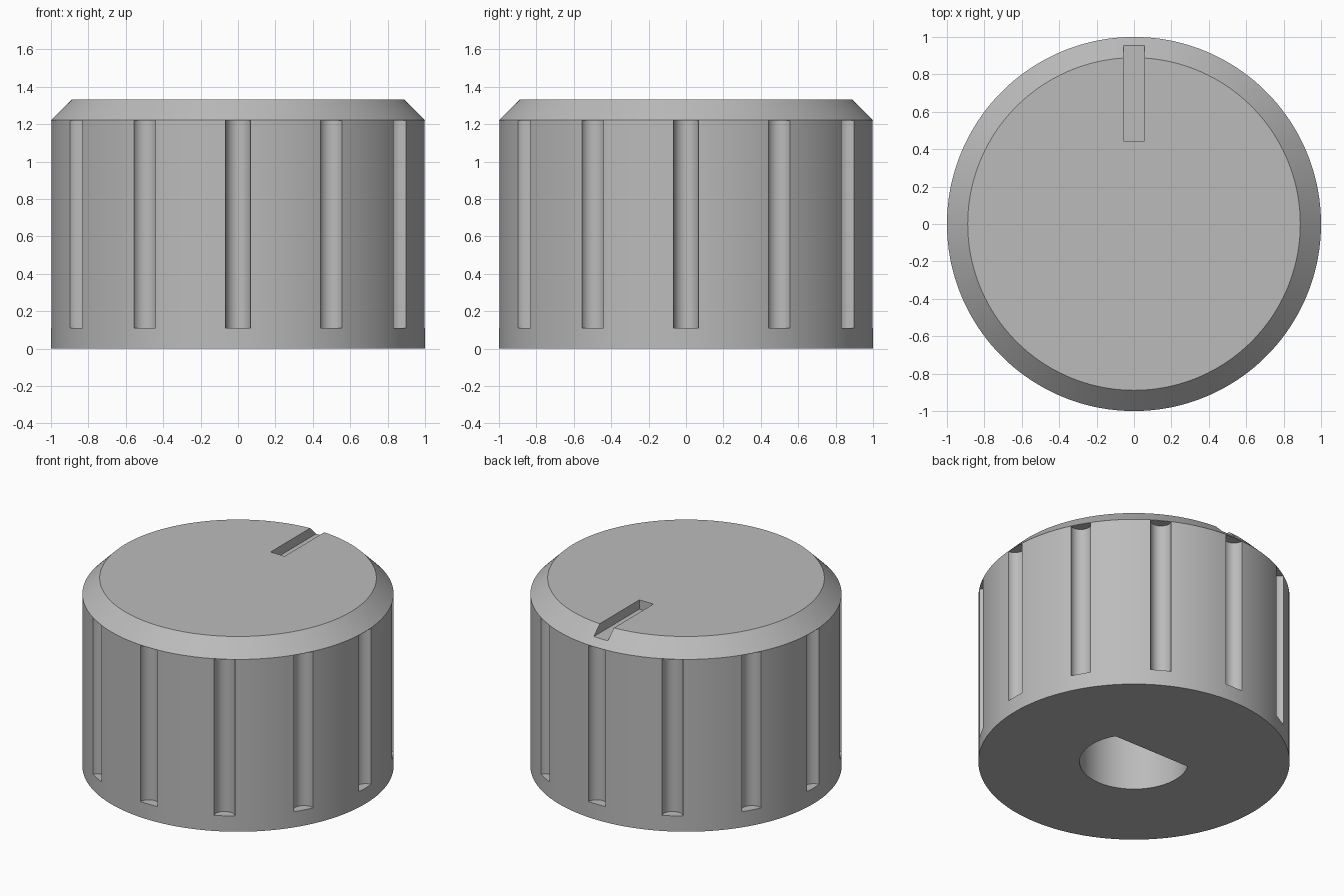
import bpy, bmesh
from math import radians
from mathutils import Matrix, Vector

if "Cube" in bpy.data.objects:
    bpy.data.objects.remove(bpy.data.objects["Cube"], do_unlink=True)

HEIGHT = 1.333
CHAMFER = 0.111
SHOULDER = HEIGHT - CHAMFER
FLUTES = 12

grey = bpy.data.materials.new("knob grey")
grey.use_nodes = True
colour = (0.5, 0.5, 0.5, 1)
grey.diffuse_color = colour
grey.node_tree.nodes["Principled BSDF"].inputs["Base Color"].default_value = colour


def add_cylinder(bm, radius, z0, z1, segments, centre=(0, 0)):
    place = Matrix.Translation((*centre, (z0 + z1) / 2))
    bmesh.ops.create_cone(bm, cap_ends=True, segments=segments, radius1=radius,
                          radius2=radius, depth=z1 - z0, matrix=place)


def make_object(name, bm):
    bmesh.ops.recalc_face_normals(bm, faces=bm.faces)
    mesh = bpy.data.meshes.new(name)
    bm.to_mesh(mesh)
    bm.free()
    obj = bpy.data.objects.new(name, mesh)
    mesh.materials.append(grey)
    bpy.context.collection.objects.link(obj)
    return obj


def carve(target, cutter):
    cutter.hide_render = True
    mod = target.modifiers.new(cutter.name, "BOOLEAN")
    mod.operation = "DIFFERENCE"
    mod.solver = "EXACT"
    mod.object = cutter
    bpy.context.view_layer.objects.active = target
    bpy.ops.object.modifier_apply(modifier=mod.name)
    bpy.data.objects.remove(cutter, do_unlink=True)


# Knob body: cylinder with its top face drawn up and in to form the chamfer
bm = bmesh.new()
add_cylinder(bm, 1, 0, SHOULDER, 180)
top = max(bm.faces, key=lambda f: f.calc_center_median().z)
raised = bmesh.ops.extrude_face_region(bm, geom=[top])["geom"]
bmesh.ops.delete(bm, geom=[top], context="FACES_ONLY")
rim = [v for v in raised if isinstance(v, bmesh.types.BMVert)]
bmesh.ops.scale(bm, vec=(1 - CHAMFER, 1 - CHAMFER, 1), verts=rim)
bmesh.ops.translate(bm, vec=(0, 0, CHAMFER), verts=rim)
knob = make_object("knob_body", bm)

# Grip flutes round the side
bm = bmesh.new()
for i in range(FLUTES):
    spot = Matrix.Rotation(radians(360 / FLUTES * i), 3, "Z") @ Vector((0, 1, 0))
    add_cylinder(bm, 0.067, 0.111, SHOULDER - 0.002, 32, spot.xy)
carve(knob, make_object("grip_flutes", bm))

# Pointer slot, open through the chamfer at the back
bm = bmesh.new()
size = Matrix.Diagonal((0.111, 0.656, 0.2, 1))
bmesh.ops.create_cube(bm, size=1, matrix=Matrix.Translation((0, 0.772, 1.367)) @ size)
carve(knob, make_object("pointer_slot", bm))

# D-shaped shaft bore, flat on the pointer side
bm = bmesh.new()
add_cylinder(bm, 0.35, -0.1, 1, 96)
bmesh.ops.bisect_plane(bm, geom=bm.verts[:] + bm.edges[:] + bm.faces[:],
                       plane_co=(0, 0.176, 0), plane_no=(0, 1, 0), clear_outer=True)
bmesh.ops.holes_fill(bm, edges=[e for e in bm.edges if e.is_boundary])
carve(knob, make_object("shaft_bore", bm))

# Smooth the round walls, keep the cut edges crisp
bpy.ops.object.select_all(action="DESELECT")
knob.select_set(True)
bpy.context.view_layer.objects.active = knob
bpy.ops.object.shade_smooth_by_angle(angle=radians(30))
